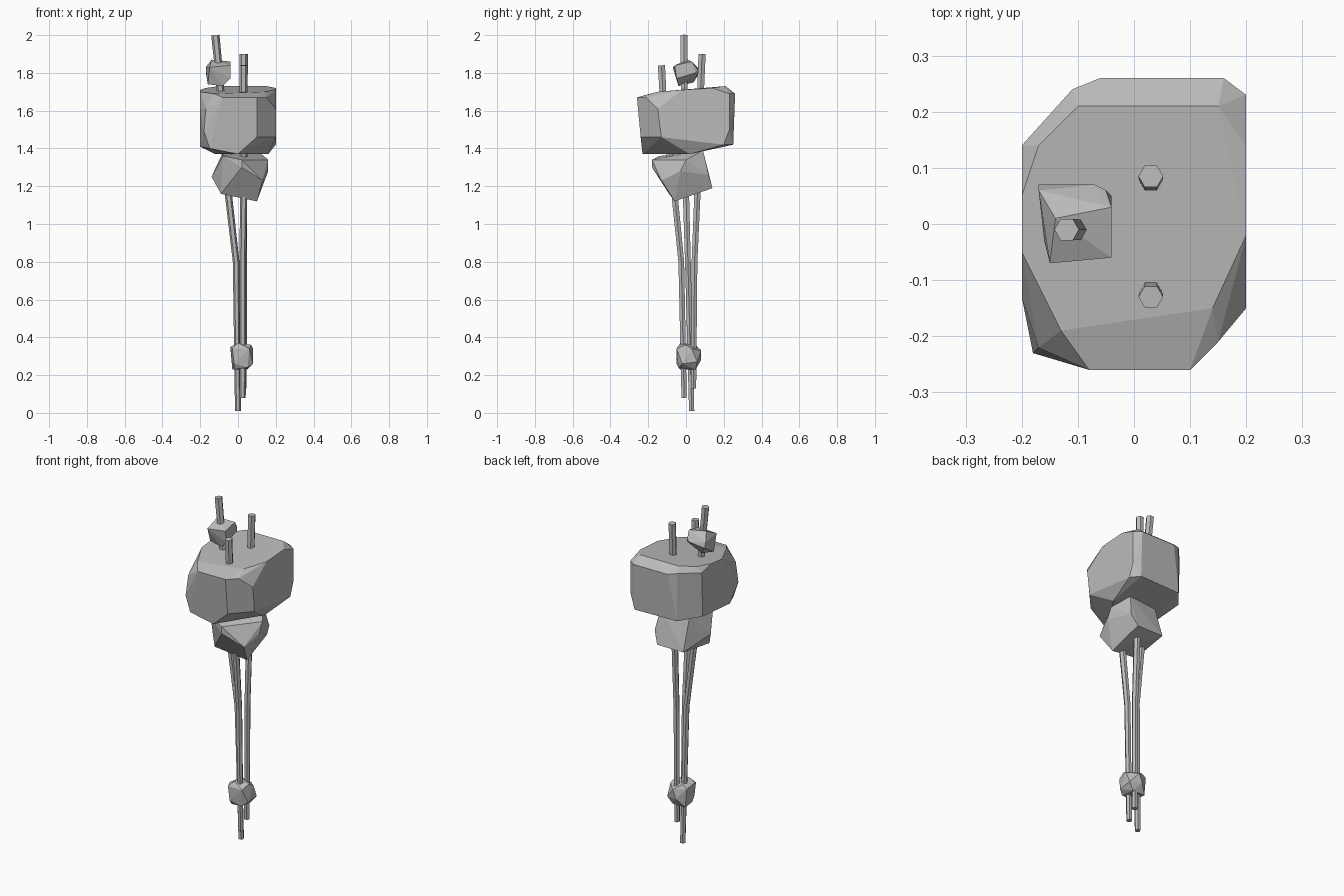
import bpy
import bmesh
from math import cos, sin, tau
from mathutils import Vector

default_cube = bpy.data.objects.get("Cube")
if default_cube:
    bpy.data.objects.remove(default_cube, do_unlink=True)

CENTIMETRE = 0.01

# One plain stone grey for every part
stone_grey = bpy.data.materials.new("stone grey")
stone_grey.use_nodes = True
grey = (0.5, 0.5, 0.5, 1)
stone_grey.diffuse_color = grey
stone_grey.node_tree.nodes["Principled BSDF"].inputs["Base Color"].default_value = grey


def finish(mesh_builder, name):
    """Turn a bmesh into a flat shaded object with the stone material."""
    bmesh.ops.recalc_face_normals(mesh_builder, faces=mesh_builder.faces)
    mesh = bpy.data.meshes.new(name)
    mesh_builder.to_mesh(mesh)
    mesh_builder.free()
    mesh.materials.append(stone_grey)
    part = bpy.data.objects.new(name, mesh)
    bpy.context.collection.objects.link(part)
    return part


def rock(name, corners):
    """Chiselled rock: the convex hull of its corners, given in centimetres."""
    builder = bmesh.new()
    for corner in corners:
        builder.verts.new(Vector(corner) * CENTIMETRE)
    bmesh.ops.convex_hull(builder, input=builder.verts)
    loose = [vert for vert in builder.verts if not vert.link_faces]
    bmesh.ops.delete(builder, geom=loose, context="VERTS")
    bmesh.ops.dissolve_limit(builder, angle_limit=0.06,
                             verts=builder.verts, edges=builder.edges)
    return finish(builder, name)


def rod(name, path, top_radius=0.022, low_radius=0.016, sides=6):
    """Six sided rod through the path points, listed from top to bottom."""
    builder = bmesh.new()
    points = [Vector(point) * CENTIMETRE for point in path]
    rings = []
    for index, point in enumerate(points):
        before = points[max(index - 1, 0)]
        after = points[min(index + 1, len(points) - 1)]
        along = (after - before).normalized()
        across = along.cross(Vector((0, 1, 0))).normalized()
        other = along.cross(across)
        blend = index / (len(points) - 1)
        radius = top_radius + (low_radius - top_radius) * blend
        rings.append([
            builder.verts.new(point + radius * (across * cos(tau * side / sides)
                                                + other * sin(tau * side / sides)))
            for side in range(sides)])
    for upper, lower in zip(rings, rings[1:]):
        for side in range(sides):
            following = (side + 1) % sides
            builder.faces.new((upper[side], upper[following],
                               lower[following], lower[side]))
    builder.faces.new(rings[0])
    builder.faces.new(rings[-1])
    return finish(builder, name)


# Large upper rock: top rim, shoulders, then underside
rock("large_rock", [
    (-8, -26, 167), (10, -26, 167), (-13, -19, 169), (14, -15, 170),
    (20, -2, 171), (20, 14, 172), (15, 21, 173), (-10, 21, 173),
    (-17, 14, 172), (-20, 5, 171), (-20, -5, 170),
    (-20, -13, 161), (-17, -22, 161), (20, -15, 161), (15, -21, 167),
    (-6, 26, 169), (16, 26, 169), (20, 23, 169), (-20, 14, 169), (-11, 24, 170),
    (-15, -23, 140), (0, -23, 137), (10, -24, 146), (-18, -23, 149),
    (20, -13, 146), (20, 23, 150), (20, 20, 142), (-20, -12, 141),
    (-11, 24, 142), (16, 25, 142), (16, 2, 137), (-12, 0, 137), (-20, 13, 143),
])

# Medium rock tucked under the large one
rock("medium_rock", [
    (10, -6, 112), (-9, -9, 116), (-14, -3, 125), (-8, 14, 119), (9, 14, 119),
    (2, -18, 134), (13, -13, 123), (16, -3, 128), (16, 0, 134), (2, -18, 130),
    (-8, -14, 136), (-8, 8, 138), (10, 9, 139), (12, 12, 126),
])

# Small rock speared near the tip
rock("top_rock", [
    (-14, 1, 187), (-4, 3, 186), (-17, 6, 183), (-5, 6, 182), (-15, -7, 183),
    (-4, -6, 184), (-16, -3, 174), (-8, -4, 173), (-17, 7, 180), (-7, 7, 181),
    (-4, 5, 180), (-4, -5, 177), (-13, 4, 175),
])

# Small rock binding the rods near the foot
rock("bottom_rock", [
    (-4, -2, 35), (0, -3, 37), (7, 0, 36), (8, 3, 34), (-1, 5, 36), (-4, 5, 34),
    (-3, -5, 34), (6, -5, 34), (-2, -5, 26), (5, -4, 24), (8, -2, 26),
    (8, 6, 27), (3, 8, 33), (1, 8, 28), (-3, 5, 23), (5, 5, 23), (-2, -3, 23),
])

# Three bent rods gathered towards the foot
rod("tall_rod", [(-12, -1, 200), (-10, -1, 180), (-5, 0, 115), (-1, 1, 80), (0, 3, 1)])
rod("back_rod", [(3, 8.5, 190), (3, 7.5, 165), (3, 6, 115), (3, 4.5, 80), (3, 4, 13)])
rod("front_rod", [(3, -13, 184), (3, -12, 165), (3, -6, 115), (2.5, -2.5, 80), (2.5, -1, 8)])
